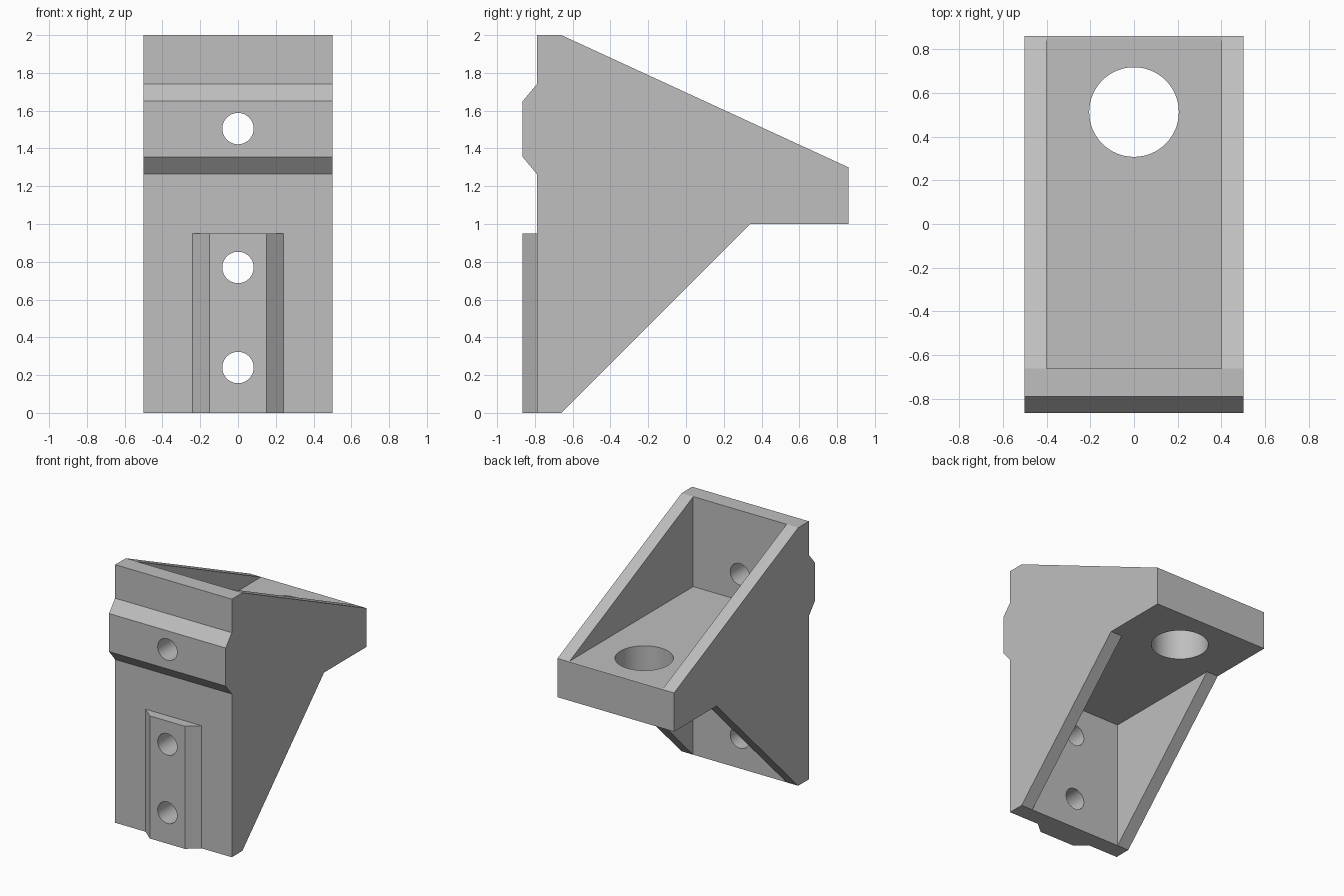
import bpy
import bmesh
from math import radians
from mathutils import Matrix, Vector

cube = bpy.data.objects.get("Cube")
if cube:
    bpy.data.objects.remove(cube, do_unlink=True)

grey = bpy.data.materials.new("plain grey")
grey.use_nodes = True
colour = (0.52, 0.52, 0.52, 1)
grey.diffuse_color = colour
grey.node_tree.nodes["Principled BSDF"].inputs["Base Color"].default_value = colour


def make_object(name, bm):
    bmesh.ops.recalc_face_normals(bm, faces=bm.faces)
    mesh = bpy.data.meshes.new(name)
    bm.to_mesh(mesh)
    bm.free()
    mesh.materials.append(grey)
    obj = bpy.data.objects.new(name, mesh)
    bpy.context.collection.objects.link(obj)
    return obj


def prism(name, points, sweep):
    """Extrude a closed outline along a vector."""
    bm = bmesh.new()
    face = bm.faces.new([bm.verts.new(p) for p in points])
    result = bmesh.ops.extrude_face_region(bm, geom=[face], use_keep_orig=True)
    verts = [v for v in result["geom"] if isinstance(v, bmesh.types.BMVert)]
    bmesh.ops.translate(bm, verts=verts, vec=Vector(sweep))
    return make_object(name, bm)


def side_prism(name, outline, half_width):
    return prism(name, [(-half_width, y, z) for y, z in outline], (2 * half_width, 0, 0))


def drill(name, radius, depth, location, tilt=0):
    bm = bmesh.new()
    matrix = Matrix.Translation(location) @ Matrix.Rotation(radians(tilt), 4, "X")
    bmesh.ops.create_cone(bm, cap_ends=True, segments=64, radius1=radius,
                          radius2=radius, depth=depth, matrix=matrix)
    return make_object(name, bm)


def combine(target, tool, operation):
    mod = target.modifiers.new(tool.name, "BOOLEAN")
    mod.object = tool
    mod.operation = operation
    mod.solver = "EXACT"
    bpy.context.view_layer.objects.active = target
    bpy.ops.object.modifier_apply(modifier=mod.name)
    bpy.data.objects.remove(tool, do_unlink=True)


front, back, wall = -0.865, 0.86, -0.66   # rib face, shelf end, inside of plate
plate = -0.79

# Solid side silhouette, with the cross ridge on the front plate
bracket = side_prism("corner_bracket", [
    (plate, 0), (wall, 0), (0.34, 1), (back, 1), (back, 1.3), (wall, 2), (plate, 2),
    (plate, 1.74), (front, 1.65), (front, 1.355), (plate, 1.265)], 0.5)

# Upper and lower pockets between the side walls
combine(bracket, side_prism("upper_pocket", [
    (wall, 1.303), (1, 1.303), (1, 2.2), (wall, 2.2)], 0.4), "DIFFERENCE")
combine(bracket, side_prism("lower_pocket", [
    (wall, -0.2), (0.5, -0.2), (0.34, 1), (wall, 1)], 0.4), "DIFFERENCE")

# Upright locating rib, sunk into the plate
combine(bracket, prism("upright_rib", [
    (-0.24, plate, 0), (-0.15, front, 0), (0.15, front, 0), (0.24, plate, 0),
    (0.24, -0.74, 0), (-0.24, -0.74, 0)], (0, 0, 0.95)), "UNION")

# Screw holes through the plate and the large hole through the shelf
for z in (0.24, 0.77, 1.505):
    combine(bracket, drill("screw_hole", 0.083, 0.4, (0, -0.76, z), 90), "DIFFERENCE")
combine(bracket, drill("shelf_hole", 0.205, 0.6, (0, 0.512, 1.15)), "DIFFERENCE")

# Round holes stay smooth, edges stay sharp
bpy.ops.object.select_all(action="DESELECT")
bracket.select_set(True)
bpy.context.view_layer.objects.active = bracket
bpy.ops.object.shade_smooth_by_angle(angle=radians(20))
